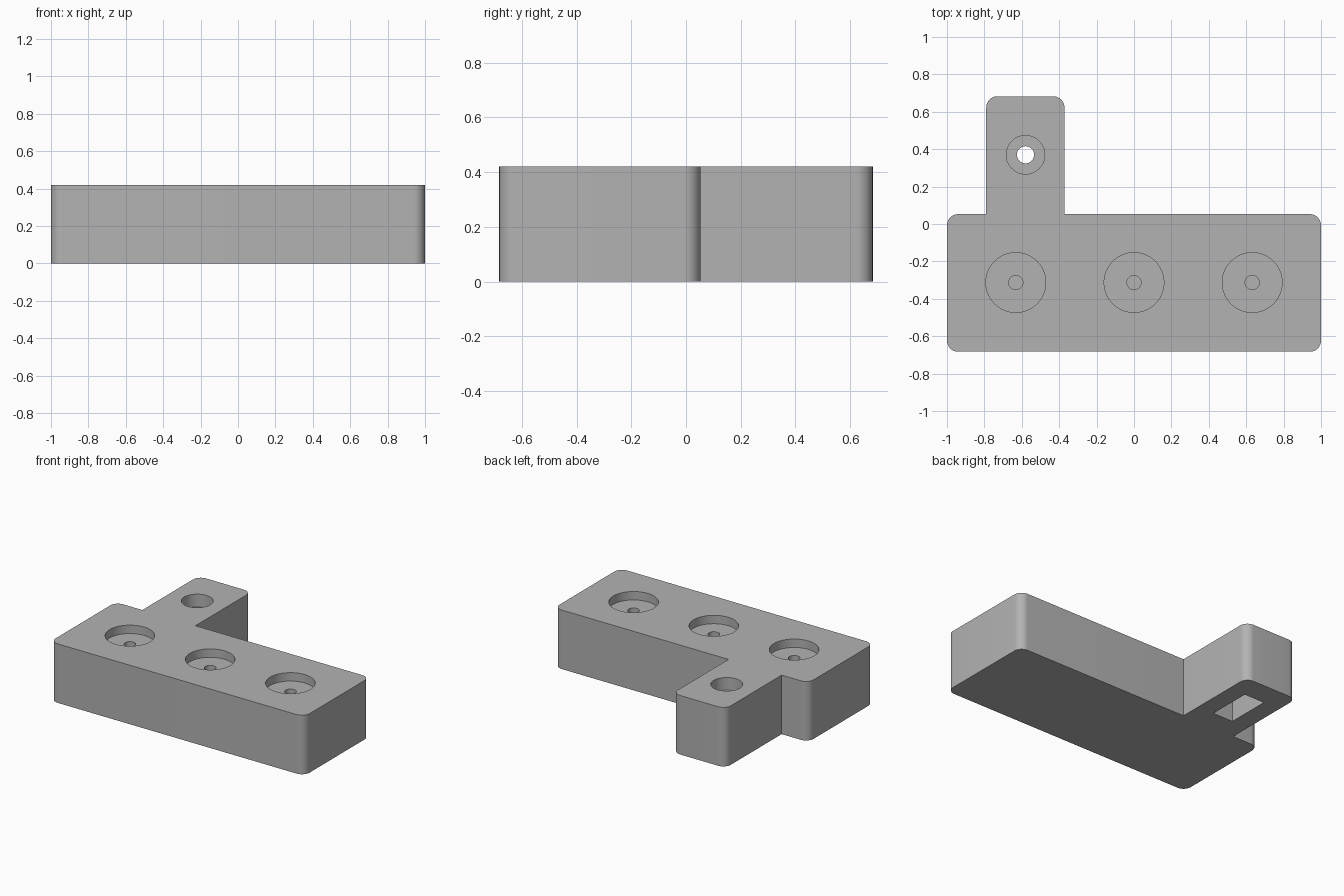
import bpy, bmesh, math
from mathutils import Vector

if "Cube" in bpy.data.objects:
    bpy.data.objects.remove(bpy.data.objects["Cube"])

H = 0.42          # block height
R = 0.06          # outer corner radius


def prism(name, pts, z0, z1):
    """Extrude a closed 2D outline from z0 to z1."""
    bm = bmesh.new()
    face = bm.faces.new([bm.verts.new((x, y, z0)) for x, y in pts])
    top = bmesh.ops.extrude_face_region(bm, geom=[face])["geom"]
    verts = [g for g in top if isinstance(g, bmesh.types.BMVert)]
    bmesh.ops.translate(bm, verts=verts, vec=(0, 0, z1 - z0))
    bmesh.ops.recalc_face_normals(bm, faces=bm.faces[:])
    mesh = bpy.data.meshes.new(name)
    bm.to_mesh(mesh)
    bm.free()
    obj = bpy.data.objects.new(name, mesh)
    bpy.context.collection.objects.link(obj)
    return obj


def circle(x, y, r, n=48):
    return [(x + r * math.cos(2 * math.pi * i / n),
             y + r * math.sin(2 * math.pi * i / n)) for i in range(n)]


def rounded(corners, steps=10):
    """Round the flagged right-angle corners of an outline."""
    out = []
    for i, (x, y, soft) in enumerate(corners):
        p = Vector((x, y))
        if not soft:
            out.append((x, y))
            continue
        a = (Vector(corners[i - 1][:2]) - p).normalized() * R
        b = (Vector(corners[(i + 1) % len(corners)][:2]) - p).normalized() * R
        for k in range(steps + 1):
            t = k / steps * math.pi / 2
            q = p + a * (1 - math.sin(t)) + b * (1 - math.cos(t))
            out.append((q.x, q.y))
    return out


# Main block with a rear arm
outline = [(-1, -0.683, True), (1, -0.683, True), (1, 0.053, True),
           (-0.372, 0.053, False), (-0.372, 0.683, True),
           (-0.79, 0.683, True), (-0.79, 0.053, False), (-1, 0.053, True)]
block = prism("block", rounded(outline), 0, H)

cutters = []
# Three shallow round recesses, each with a small blind hole
for x in (-0.632, 0, 0.632):
    cutters.append(prism("recess_cutter", circle(x, -0.313, 0.16), H - 0.06, H + 0.1))
    cutters.append(prism("pilot_cutter", circle(x, -0.313, 0.038, 32), H - 0.16, H + 0.1))

# Stepped hole in the arm, meeting a rectangular pocket from below
cutters.append(prism("arm_recess_cutter", circle(-0.58, 0.37, 0.103), H - 0.09, H + 0.1))
cutters.append(prism("arm_hole_cutter", circle(-0.58, 0.37, 0.046, 32), 0.2, H + 0.1))
cutters.append(prism("pocket_cutter", [(-0.66, 0.2), (-0.5, 0.2), (-0.5, 0.515), (-0.66, 0.515)],
                     -0.1, 0.25))

bpy.context.view_layer.objects.active = block
for c in cutters:
    mod = block.modifiers.new("cut", "BOOLEAN")
    mod.operation, mod.solver, mod.object = "DIFFERENCE", "EXACT", c
    bpy.ops.object.modifier_apply(modifier=mod.name)
    bpy.data.objects.remove(c)

# Plain grey finish
grey = bpy.data.materials.new("grey")
grey.diffuse_color = (0.45, 0.45, 0.45, 1)
grey.use_nodes = True
grey.node_tree.nodes["Principled BSDF"].inputs["Base Color"].default_value = grey.diffuse_color
block.data.materials.clear()
block.data.materials.append(grey)
block.select_set(True)
bpy.ops.object.shade_smooth_by_angle(angle=math.radians(30))
